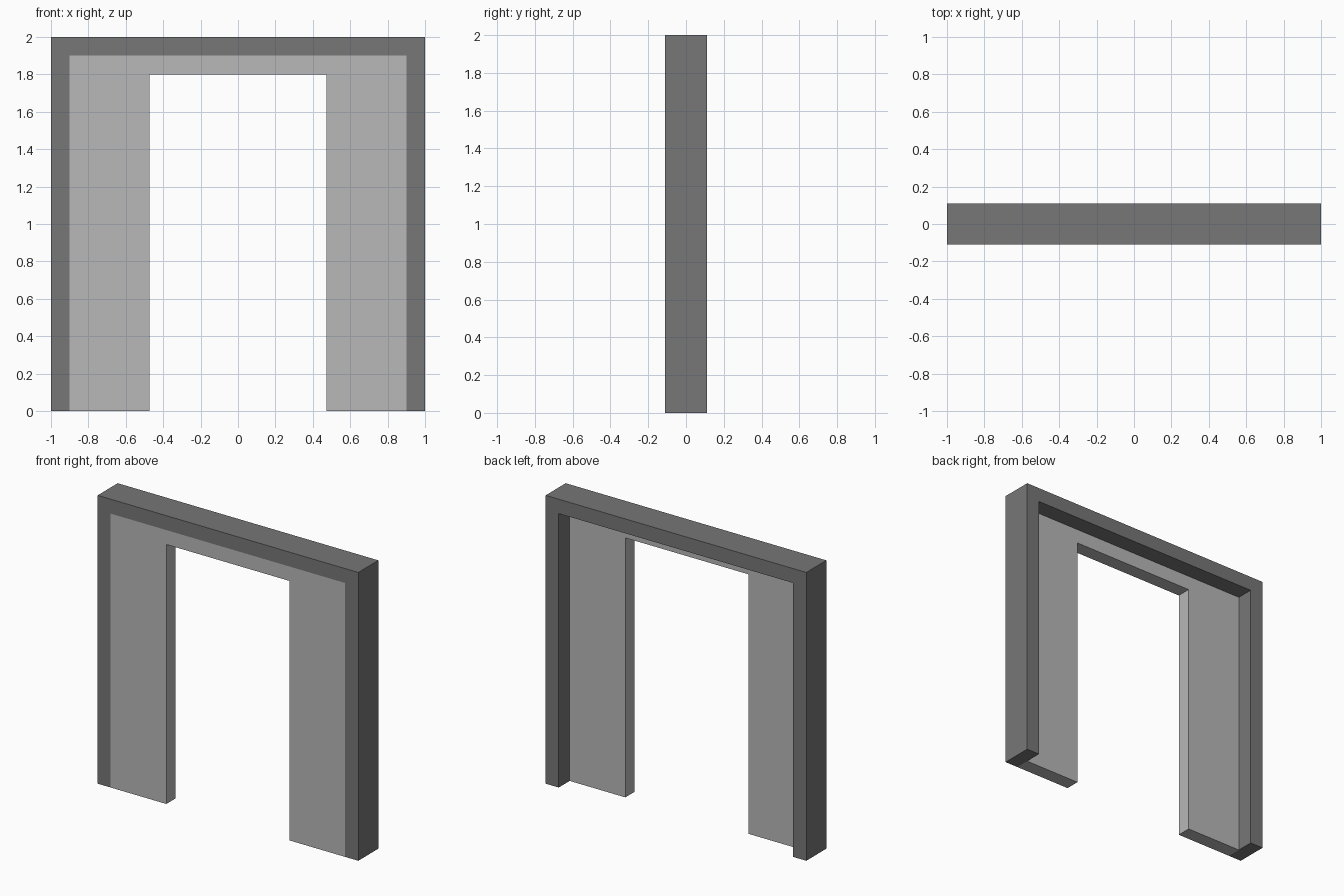
import bpy
import bmesh

cube = bpy.data.objects.get("Cube")
if cube:
    bpy.data.objects.remove(cube, do_unlink=True)


def make_material(name, grey):
    mat = bpy.data.materials.new(name)
    mat.use_nodes = True
    colour = (grey, grey, grey, 1.0)
    mat.diffuse_color = colour
    mat.node_tree.nodes["Principled BSDF"].inputs["Base Color"].default_value = colour
    return mat


def make_arch(name, outer, top, inner, inner_top, front, back, mat):
    """Extrude a square arch profile from front to back."""
    half = [(inner, 0), (inner, inner_top), (outer, top), (outer, 0)]
    bm = bmesh.new()
    right = [bm.verts.new((-x, front, z)) for x, z in half]
    left = [bm.verts.new((x, front, z)) for x, z in half]
    # Two posts and the lintel, mitred at the corners
    faces = [
        bm.faces.new(left),
        bm.faces.new(right),
        bm.faces.new((left[1], right[1], right[2], left[2])),
    ]
    solid = bmesh.ops.extrude_face_region(bm, geom=faces)["geom"]
    moved = [v for v in solid if isinstance(v, bmesh.types.BMVert)]
    bmesh.ops.translate(bm, verts=moved, vec=(0, back - front, 0))
    bmesh.ops.recalc_face_normals(bm, faces=bm.faces)
    # Merge the mitred faces into clean flat ones
    bmesh.ops.dissolve_limit(bm, angle_limit=0.01, verts=bm.verts, edges=bm.edges)
    mesh = bpy.data.meshes.new(name)
    bm.to_mesh(mesh)
    bm.free()
    mesh.materials.append(mat)
    obj = bpy.data.objects.new(name, mesh)
    bpy.context.collection.objects.link(obj)
    return obj


dark_grey = make_material("dark_grey", 0.184)
light_grey = make_material("light_grey", 0.479)

# Deep outer frame
make_arch("outer_frame", 1.0, 2.0, 0.9, 1.9, -0.11, 0.11, dark_grey)

# Thinner wall panel, flush with the front of the frame, around the doorway
make_arch("wall_panel", 0.9, 1.9, 0.473, 1.8, -0.11, -0.01, light_grey)
